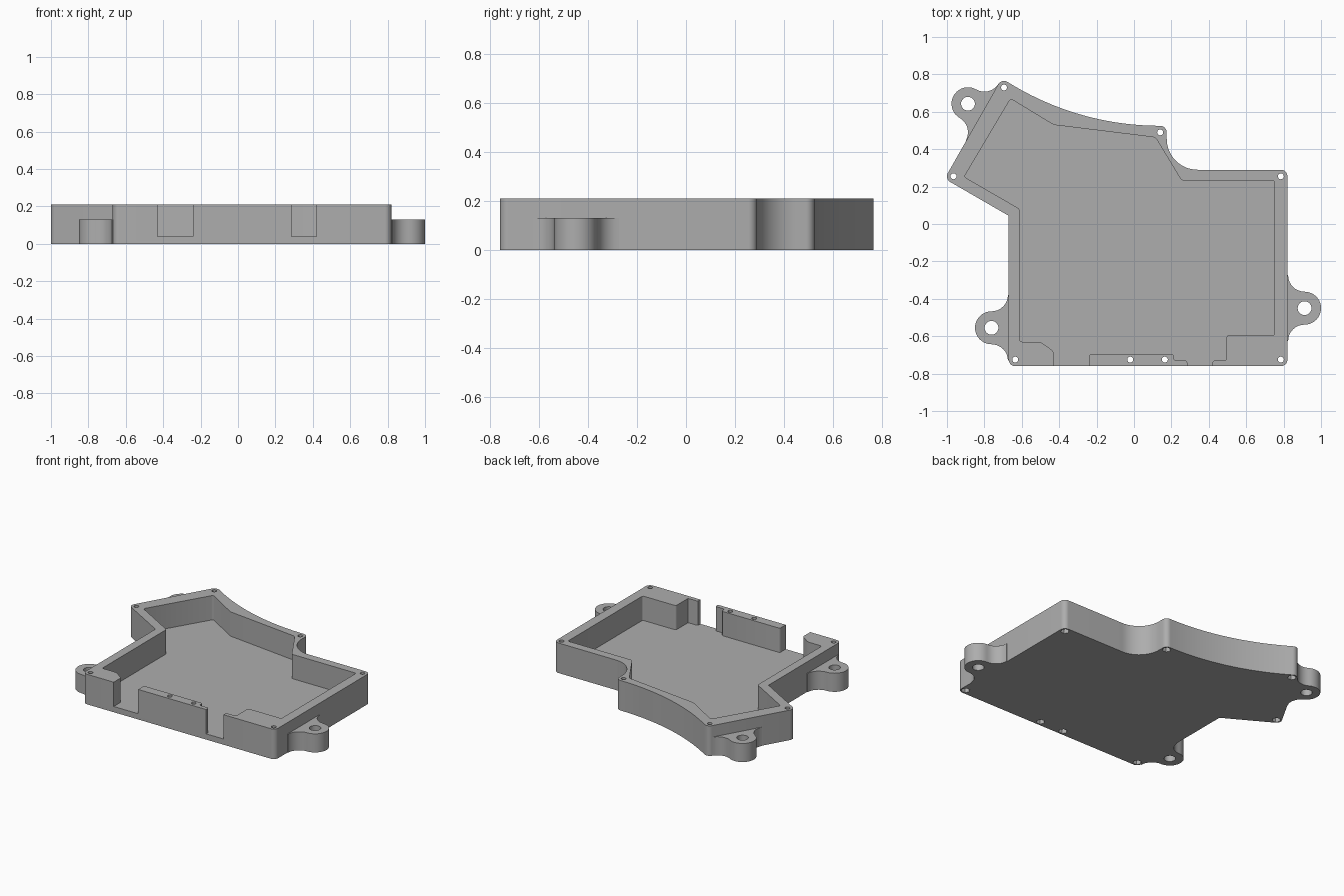
import bpy, bmesh
from math import sin, cos, radians, pi
from mathutils import Matrix

HEIGHT, FLOOR, EAR_H = 0.21, 0.04, 0.13
RIM = 0.035                      # corner radius around every screw

cube = bpy.data.objects.get("Cube")
if cube:
    bpy.data.objects.remove(cube, do_unlink=True)

grey = bpy.data.materials.new("plain grey")
grey.use_nodes = True
colour = (0.42, 0.42, 0.42, 1)
grey.diffuse_color = colour
grey.node_tree.nodes["Principled BSDF"].inputs["Base Color"].default_value = colour


def arc(cx, cy, r, a0, a1, n=8):
    angles = [radians(a0 + (a1 - a0) * i / n) for i in range(n + 1)]
    return [(cx + r * cos(a), cy + r * sin(a)) for a in angles]


def add_prism(bm, points, z0, z1):
    """Extrude a flat outline from z0 to z1 and return its upright edges."""
    low = [bm.verts.new((x, y, z0)) for x, y in points]
    high = [bm.verts.new((x, y, z1)) for x, y in points]
    bm.faces.new(low[::-1])
    bm.faces.new(high)
    n = len(points)
    for i in range(n):
        j = (i + 1) % n
        bm.faces.new((low[i], low[j], high[j], high[i]))
    return [bm.edges.get((a, b)) for a, b in zip(low, high)]


def make_object(name, outlines, z0, z1, rounding=0):
    bm = bmesh.new()
    for outline in outlines:
        edges = add_prism(bm, outline, z0, z1)
        if rounding:
            bmesh.ops.bevel(bm, geom=edges, offset=rounding, segments=3,
                            profile=0.5, affect='EDGES')
    bmesh.ops.recalc_face_normals(bm, faces=bm.faces)
    mesh = bpy.data.meshes.new(name)
    bm.to_mesh(mesh)
    bm.free()
    mesh.materials.append(grey)
    obj = bpy.data.objects.new(name, mesh)
    bpy.context.collection.objects.link(obj)
    return obj


def select_only(obj):
    bpy.ops.object.select_all(action='DESELECT')
    obj.select_set(True)
    bpy.context.view_layer.objects.active = obj


def cut(obj, cutter):
    select_only(obj)
    cutter.hide_render = True
    mod = obj.modifiers.new("cut", 'BOOLEAN')
    mod.operation, mod.solver, mod.object = 'DIFFERENCE', 'EXACT', cutter
    bpy.ops.object.modifier_apply(modifier=mod.name)
    bpy.data.objects.remove(cutter, do_unlink=True)


def circles(centres, r, n):
    return [arc(x, y, r, 0, 360, n)[:-1] for x, y in centres]


# Screw positions, which also set the rounded outer corners
front_left, front_right = (0.785, -0.725), (-0.635, -0.725)
back_left, step = (0.785, 0.255), (0.14, 0.49)
peak, wing = (-0.695, 0.73), (-0.965, 0.255)
screws = [front_left, front_right, back_left, step, peak, wing,
          (0.165, -0.725), (-0.02, -0.725)]

# Enclosure body
outline = (arc(*front_right, RIM, 180, 270) + arc(*front_left, RIM, 270, 360)
           + arc(*back_left, RIM, 0, 90)
           + arc(0.34, 0.455, 0.165, 270, 180, 14)
           + arc(*step, RIM, 0, 90)
           + arc(0.14, 2.062, 1.537, 269.9, 238, 24)
           + arc(*peak, RIM, 57.9, 150) + arc(*wing, RIM, 150, 240)
           + [(-0.67, 0.044)])
body = make_object("enclosure_body", [outline], 0, HEIGHT)

# Cavity with the two cable openings in the front wall
cavity = [(-0.61, -0.63), (-0.5, -0.63), (-0.43, -0.68), (-0.43, -0.8),
          (-0.24, -0.8), (-0.24, -0.695), (0.212, -0.695), (0.212, -0.73),
          (0.285, -0.73), (0.285, -0.8), (0.42, -0.8), (0.42, -0.73),
          (0.495, -0.73), (0.495, -0.595), (0.752, -0.595), (0.752, 0.232),
          (0.254, 0.232), (0.115, 0.463), (-0.43, 0.53), (-0.66, 0.67),
          (-0.908, 0.252), (-0.61, 0.08)]
cut(body, make_object("cavity_cutter", [cavity], FLOOR, 0.4, 0.012))

# Screw holes, with hexagonal nut pockets underneath
cut(body, make_object("screw_cutter", circles(screws, 0.016, 16), -0.1, 0.4))
cut(body, make_object("nut_cutter", circles(screws, 0.028, 6), -0.1, 0.04))

# Mounting ears: a tab with flared roots, drawn pointing along +x
R = 0.088
flare = arc(0.092, -2 * R, R, 180, 90)
ear = ([(-0.005, -2 * R)] + flare + arc(0.092, 0, R, -90, 90, 20)[1:-1]
       + [(x, -y) for x, y in flare[::-1]] + [(-0.005, 2 * R)])


def mounting_ear(name, x, y, angle):
    obj = make_object(name, [ear], 0, EAR_H)
    cut(obj, make_object("bolt_cutter", circles([(0.092, 0)], 0.037, 24), -0.1, 0.4))
    spin = Matrix.Rotation(radians(angle), 4, 'Z')
    obj.data.transform(Matrix.Translation((x, y, 0)) @ spin)
    return obj


parts = [body,
         mounting_ear("left_mounting_ear", 0.82, -0.45, 0),
         mounting_ear("front_right_mounting_ear", -0.67, -0.555, 180),
         mounting_ear("back_right_mounting_ear", -0.808, 0.597, 150)]

for part in parts:
    select_only(part)
    bpy.ops.object.shade_smooth_by_angle(angle=pi / 6)
